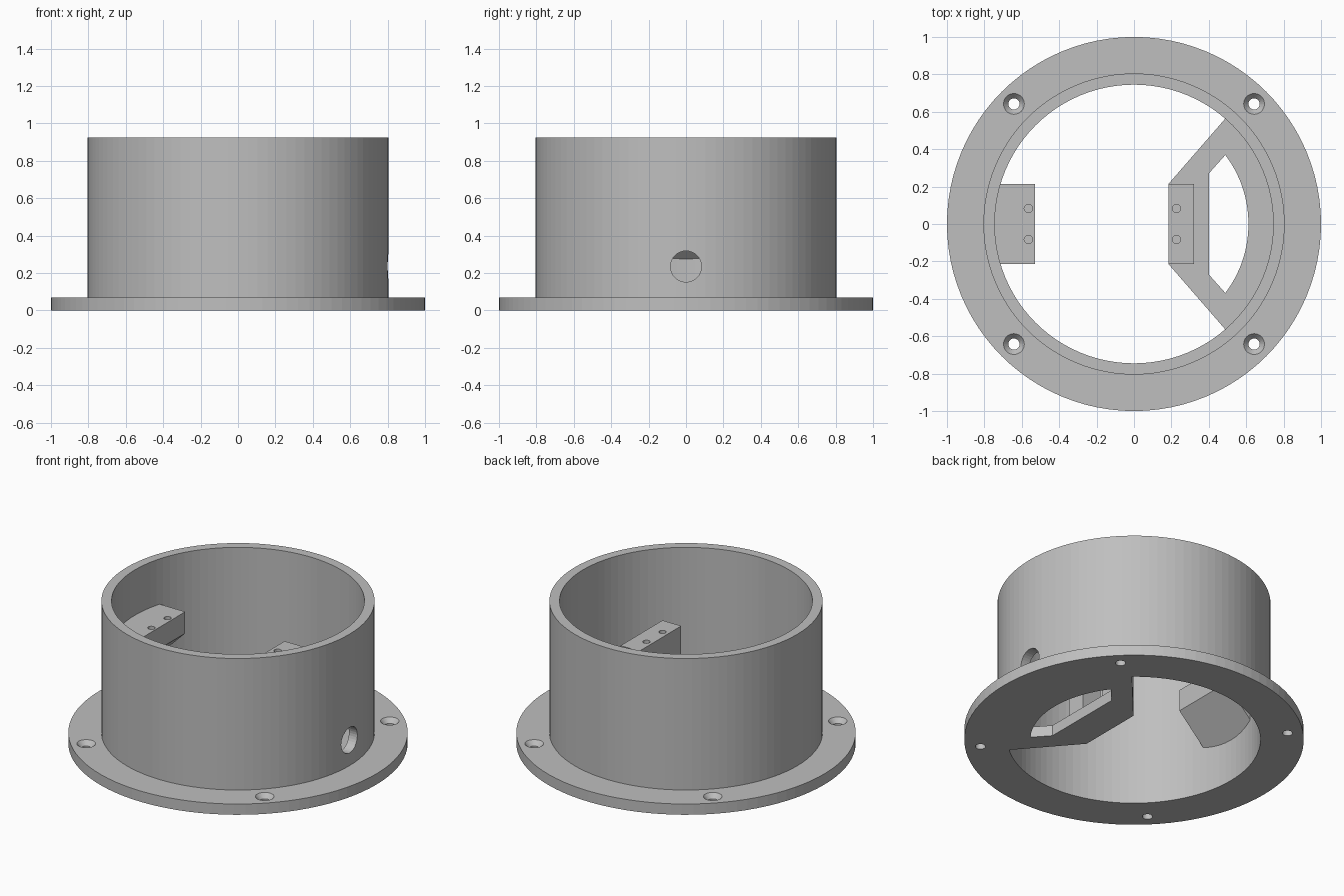
import bpy, bmesh, math
from mathutils import Vector, Matrix

cube = bpy.data.objects.get("Cube")
if cube:
    bpy.data.objects.remove(cube, do_unlink=True)

grey = bpy.data.materials.new("light_grey_plastic")
grey.use_nodes = True
grey.diffuse_color = (0.52, 0.52, 0.52, 1)
grey.node_tree.nodes["Principled BSDF"].inputs["Base Color"].default_value = grey.diffuse_color

SEGMENTS = 96
FLANGE_TOP = 0.07
BORE = 0.745
POST_TOP = 0.63


def finish(name, bm):
    bmesh.ops.recalc_face_normals(bm, faces=bm.faces)
    mesh = bpy.data.meshes.new(name)
    bm.to_mesh(mesh)
    bm.free()
    mesh.materials.append(grey)
    obj = bpy.data.objects.new(name, mesh)
    bpy.context.collection.objects.link(obj)
    return obj


def lathe(name, profile):
    """Spin a closed (radius, z) profile around z."""
    bm = bmesh.new()
    rings = []
    for i in range(SEGMENTS):
        a = 2 * math.pi * i / SEGMENTS
        rings.append([bm.verts.new((r * math.cos(a), r * math.sin(a), z)) for r, z in profile])
    for i, ring in enumerate(rings):
        following = rings[(i + 1) % SEGMENTS]
        for j in range(len(profile)):
            k = (j + 1) % len(profile)
            bm.faces.new((ring[j], following[j], following[k], ring[k]))
    return finish(name, bm)


def prism(name, outline, low, high, along_y=False):
    """Extrude a 2D outline along z, or an (x, z) outline along y."""
    bm = bmesh.new()
    place = (lambda p: (p[0], low, p[1])) if along_y else (lambda p: (p[0], p[1], low))
    face = bm.faces.new([bm.verts.new(place(p)) for p in outline])
    depth = high - low
    grown = bmesh.ops.extrude_face_region(bm, geom=[face])
    verts = [v for v in grown["geom"] if isinstance(v, bmesh.types.BMVert)]
    bmesh.ops.translate(bm, verts=verts, vec=(0, depth, 0) if along_y else (0, 0, depth))
    return finish(name, bm)


def box(name, x0, x1, half_y, z0, z1):
    return prism(name, [(x0, -half_y), (x1, -half_y), (x1, half_y), (x0, half_y)], z0, z1)


def cone(name, r_low, r_high, depth, center, axis="Z"):
    bm = bmesh.new()
    turn = Matrix.Rotation(math.pi / 2, 4, "Y") if axis == "X" else Matrix()
    bmesh.ops.create_cone(bm, cap_ends=True, segments=32, radius1=r_low, radius2=r_high,
                          depth=depth, matrix=Matrix.Translation(Vector(center)) @ turn)
    return finish(name, bm)


def cut(target, cutter):
    """Subtract the cutter and discard it."""
    mod = target.modifiers.new("cut", "BOOLEAN")
    mod.operation = "DIFFERENCE"
    mod.solver = "EXACT"
    mod.object = cutter
    bpy.context.view_layer.objects.active = target
    bpy.ops.object.modifier_apply(modifier=mod.name)
    bpy.data.objects.remove(cutter, do_unlink=True)


def arc(radius, half_angle, steps=32):
    angles = [half_angle * (2 * i / steps - 1) for i in range(steps + 1)]
    return [(radius * math.cos(a), radius * math.sin(a)) for a in angles]


# Flanged tube
housing = lathe("flanged_housing", [(BORE, 0), (1, 0), (1, FLANGE_TOP), (0.805, FLANGE_TOP),
                                    (0.805, 0.925), (BORE, 0.925)])

# Countersunk screw holes in the flange
for sx in (-1, 1):
    for sy in (-1, 1):
        spot = (0.642 * sx, 0.642 * sy)
        cut(housing, cone("screw_cutter", 0.03, 0.03, 0.3, (*spot, 0)))
        # the countersink is tapered so its rim meets the flange top
        cut(housing, cone("sink_cutter", 0.025, 0.06, 0.04, (*spot, FLANGE_TOP - 0.015)))

# Cable hole through the side wall
cut(housing, cone("cable_cutter", 0.083, 0.083, 0.3, (0.8, 0, 0.235), "X"))

# Floor plate with its window
plate = prism("floor_plate", [(0.185, -0.215)] + arc(BORE + 0.004, 0.857) + [(0.185, 0.215)],
              0, FLANGE_TOP)
window = [(0.4, -0.27)] + arc(0.612, 0.647) + [(0.4, 0.27)]
cut(plate, prism("window_cutter", window, -0.1, 0.2))

# Tall mounting post with a cable passage
post = box("mounting_post", 0.185, 0.32, 0.215, FLANGE_TOP, POST_TOP)
cut(post, box("passage_cutter", 0.1, 0.4, 0.087, 0, 0.33))

# Wall bracket with a sloped underside
bracket = prism("wall_bracket", [(-0.53, POST_TOP), (-0.53, 0.49), (-0.77, 0.25), (-0.77, POST_TOP)],
                -0.215, 0.215, along_y=True)

# Pilot holes in the post and the bracket
for part, x in ((post, 0.227), (bracket, -0.565)):
    for y in (-0.083, 0.083):
        cut(part, cone("pilot_cutter", 0.022, 0.022, 0.2, (x, y, POST_TOP)))
